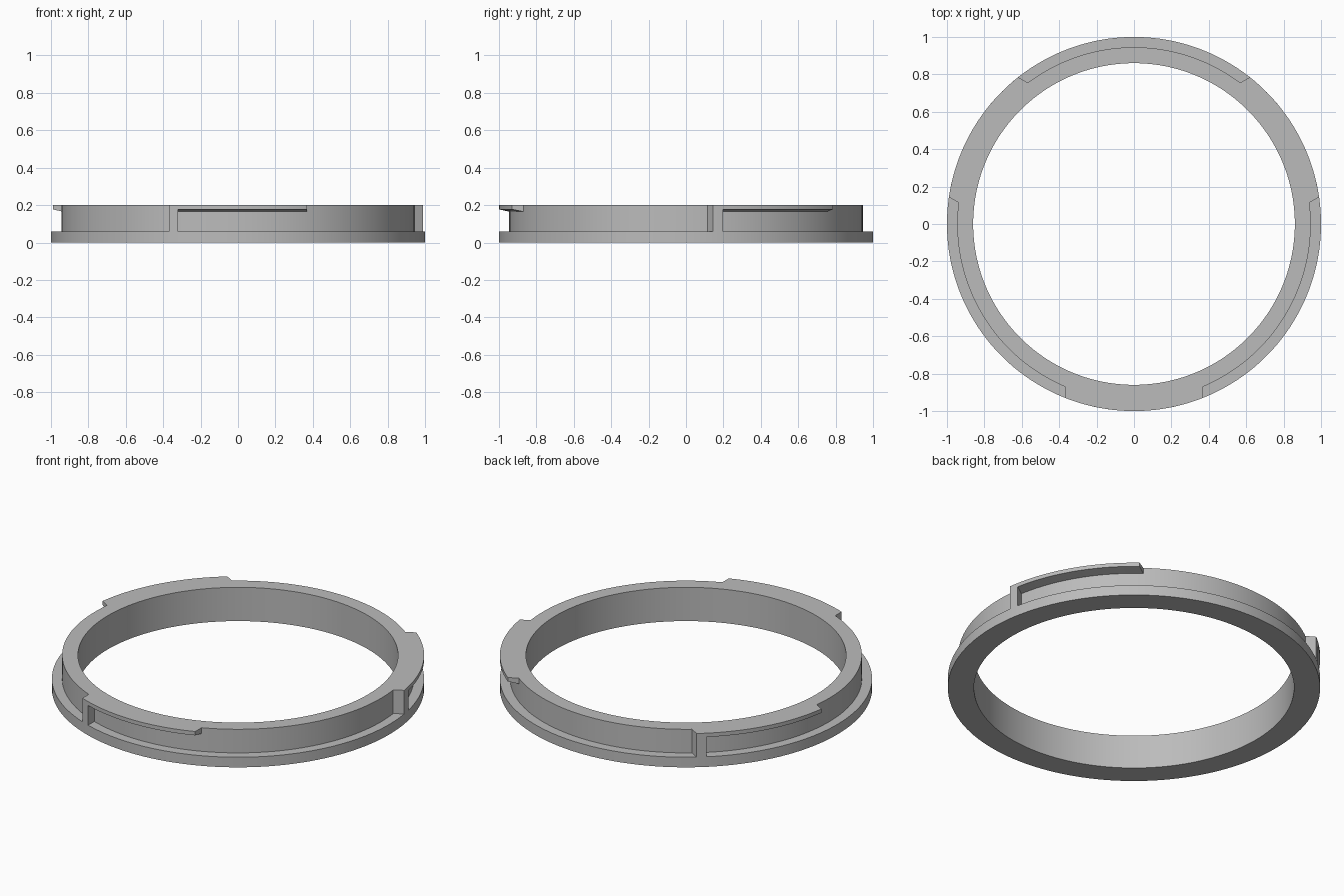
import bpy, bmesh, math
from mathutils import Matrix

cube = bpy.data.objects.get("Cube")
if cube:
    bpy.data.objects.remove(cube, do_unlink=True)

R_IN, R_BODY, R_OUT = 0.86, 0.945, 1.0
Z_FLANGE, Z_TOP = 0.06, 0.2
SEGMENTS = 180

grey = bpy.data.materials.new("grey plastic")
grey.use_nodes = True
colour = (0.5, 0.5, 0.5, 1)
grey.diffuse_color = colour
grey.node_tree.nodes["Principled BSDF"].inputs["Base Color"].default_value = colour


def finish(bm, name):
    bmesh.ops.recalc_face_normals(bm, faces=bm.faces)
    mesh = bpy.data.meshes.new(name)
    bm.to_mesh(mesh)
    bm.free()
    mesh.materials.append(grey)
    obj = bpy.data.objects.new(name, mesh)
    bpy.context.collection.objects.link(obj)
    bpy.ops.object.select_all(action='DESELECT')
    obj.select_set(True)
    bpy.context.view_layer.objects.active = obj
    bpy.ops.object.shade_smooth_by_angle(angle=math.radians(30))
    return obj


# Ring: stepped profile with a wide flange, turned around z
profile = [(R_IN, 0), (R_OUT, 0), (R_OUT, Z_FLANGE),
           (R_BODY, Z_FLANGE), (R_BODY, Z_TOP), (R_IN, Z_TOP)]
bm = bmesh.new()
loops = []
for i in range(SEGMENTS):
    a = math.tau * i / SEGMENTS
    loops.append([bm.verts.new((r * math.cos(a), r * math.sin(a), z)) for r, z in profile])
for i in range(SEGMENTS):
    a, b = loops[i - 1], loops[i]
    for j in range(len(profile)):
        bm.faces.new((a[j - 1], a[j], b[j], b[j - 1]))
finish(bm, "flanged_ring")


def sweep(bm, section, x0, x1, steps):
    """Sweep a (radius, z) section along the rim, with ends cut square to x."""
    rows = []
    for i in range(steps + 1):
        x = x0 + (x1 - x0) * i / steps
        rows.append([bm.verts.new((x, -math.sqrt(r * r - x * x), z)) for r, z in section])
    for a, b in zip(rows, rows[1:]):
        for j in range(len(section)):
            bm.faces.new((a[j - 1], a[j], b[j], b[j - 1]))
    bm.faces.new(rows[0])
    bm.faces.new(rows[-1])


# Bayonet lugs: a stop post and a rail with a sloped underside
r = R_BODY - 0.001
post = [(r, Z_FLANGE), (R_OUT, Z_FLANGE), (R_OUT, Z_TOP), (r, Z_TOP)]
rail = [(r, 0.165), (R_OUT, 0.177), (R_OUT, Z_TOP), (r, Z_TOP)]
for k, place in enumerate(("front", "back_left", "back_right")):
    bm = bmesh.new()
    sweep(bm, post, -0.37, -0.32, 3)
    sweep(bm, rail, -0.32, 0.37, 24)
    bm.transform(Matrix.Rotation(math.tau * k / 3, 4, 'Z'))
    finish(bm, "bayonet_lug_" + place)
